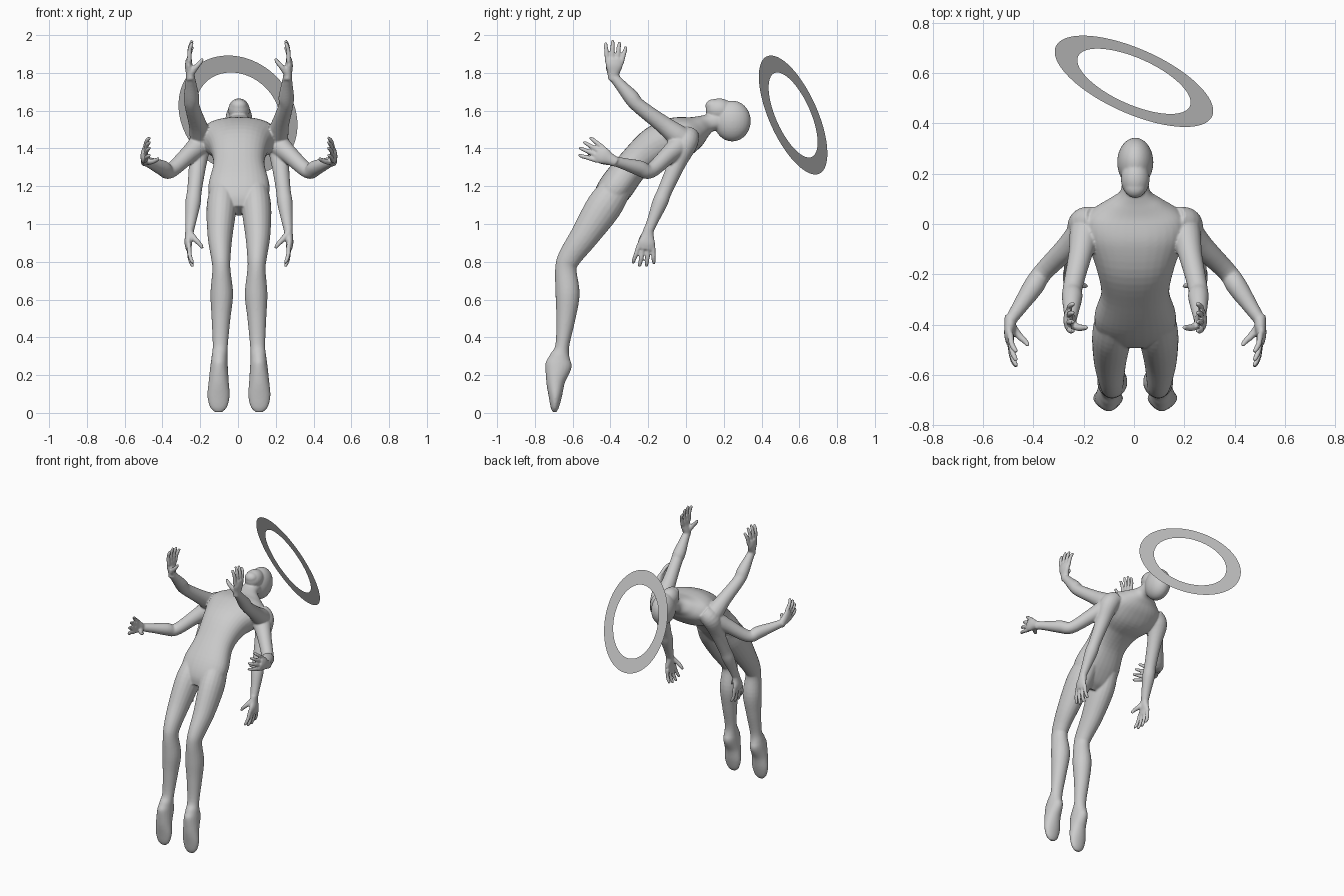
import bpy, bmesh, math
from mathutils import Vector, Matrix

if "Cube" in bpy.data.objects:
    bpy.data.objects.remove(bpy.data.objects["Cube"])

bm = bmesh.new()


def spline(rows, n=5):
    """Smooth curve through rows of (x, y, z, half width, half depth)."""
    r = [Vector(p) for p in rows]
    r = [2 * r[0] - r[1]] + r + [2 * r[-1] - r[-2]]
    out = []
    for i in range(1, len(r) - 2):
        a, b, c, d = r[i - 1:i + 3]
        for k in range(n):
            t = k / n
            out.append(0.5 * (2 * b + (c - a) * t + (2 * a - 5 * b + 4 * c - d) * t * t
                              + (3 * b - a - 3 * c + d) * t ** 3))
    return out + [r[-2]]


def tube(rows, side, sides=20, power=2.0):
    """Loft of oval sections along a path, closed at both ends."""
    pts = spline(rows)
    cen = [Vector(p[:3]) for p in pts]
    rings = []
    for i, p in enumerate(pts):
        tan = (cen[min(i + 1, len(cen) - 1)] - cen[max(i - 1, 0)]).normalized()
        u = Vector(side)
        u = (u - tan * u.dot(tan)).normalized()
        v = tan.cross(u)
        ring = []
        for k in range(sides):
            a = 2 * math.pi * k / sides
            c, s = math.cos(a), math.sin(a)
            c = math.copysign(abs(c) ** (2 / power), c)
            s = math.copysign(abs(s) ** (2 / power), s)
            ring.append(bm.verts.new(cen[i] + u * c * max(p[3], .002) + v * s * max(p[4], .002)))
        rings.append(ring)
    faces = [bm.faces.new(rings[0]), bm.faces.new(rings[-1])]
    for a, b in zip(rings, rings[1:]):
        for k in range(sides):
            j = (k + 1) % sides
            faces.append(bm.faces.new((a[k], a[j], b[j], b[k])))
    bmesh.ops.recalc_face_normals(bm, faces=faces)


def ball(center, radii, tilt=0):
    m = Matrix.Translation(center) @ Matrix.Rotation(tilt, 4, 'X') @ Matrix.Diagonal((*radii, 1))
    bmesh.ops.create_uvsphere(bm, u_segments=28, v_segments=18, radius=1, matrix=m)


def hand(wrist, d, s, t):
    """d points along the fingers, s across the palm, t toward the thumb."""
    w, d, s, t = (Vector(v) for v in (wrist, d, s, t))
    d.normalize()
    s = (s - d * s.dot(d)).normalized()

    def at(a, b, c):
        return tuple(w + d * a + s * b + t * c)

    # palm
    tube([(*at(-.02, 0, 0), .026, .023), (*at(.02, 0, 0), .033, .023),
          (*at(.06, 0, -.004), .046, .020), (*at(.095, 0, 0), .043, .016)], s, 16)
    # fingers
    for k, length in enumerate((.088, .102, .096, .075)):
        b = (k - 1.5) * .025
        tube([(*at(.075, b, 0), .013, .013), (*at(.095 + length * .4, b * 1.25, .006), .012, .012),
              (*at(.09 + length * .8, b * 1.4, .016), .011, .011),
              (*at(.09 + length, b * 1.45, .026), .008, .008)], s, 10)
    # thumb
    tube([(*at(.015, -.015, .005), .018, .018), (*at(.05, -.03, .035), .015, .015),
          (*at(.075, -.033, .06), .012, .012), (*at(.095, -.033, .073), .008, .008)], s, 10)


# torso and neck, arched backwards
tube([(0, -.45, 1.07, .09, .05), (0, -.42, 1.12, .145, .080), (0, -.367, 1.2, .162, .092),
      (0, -.272, 1.32, .135, .088), (0, -.16, 1.41, .158, .108), (0, -.05, 1.45, .200, .116),
      (0, .03, 1.483, .190, .092), (0, .085, 1.515, .115, .062), (0, .125, 1.535, .062, .048),
      (0, .18, 1.55, .052, .048), (0, .22, 1.56, .05, .045)], (1, 0, 0), 32, 2.3)

# head thrown back with the face upwards
ball((0, .245, 1.545), (.072, .098, .108))
ball((0, .178, 1.603), (.057, .074, .062), -.1)
ball((0, .145, 1.625), (.043, .042, .036))

for m in (-1, 1):
    # legs and pointed feet
    tube([(m * x, y, z, a, b) for x, y, z, a, b in (
        (.080, -.36, 1.20, .070, .080), (.092, -.436, 1.09, .079, .094),
        (.100, -.537, .937, .066, .076), (.096, -.615, .825, .052, .062),
        (.093, -.636, .76, .048, .057), (.091, -.627, .63, .060, .064),
        (.095, -.636, .50, .050, .051), (.099, -.655, .355, .040, .037),
        (.103, -.668, .295, .042, .055), (.105, -.675, .25, .046, .070),
        (.107, -.690, .17, .053, .051), (.108, -.692, .09, .059, .036),
        (.108, -.695, .03, .045, .022), (.108, -.697, .004, .02, .010))], (1, 0, 0))

    # three pairs of arms: shoulder, elbow, wrist, finger direction, palm width axis
    for sh, el, wr, d, s in (
            ((.195, -.02, 1.45), (.248, -.25, 1.625), (.257, -.385, 1.78), (.08, .08, 1), (0, 1, 0)),
            ((.195, -.02, 1.43), (.365, -.19, 1.28), (.497, -.385, 1.335), (0, -.9, .45), (0, .45, .9)),
            ((.205, 0, 1.43), (.235, -.11, 1.18), (.262, -.20, .96), (.04, -.15, -1), (0, 1, 0))):
        sh, el, wr, d = (Vector((m * v[0], v[1], v[2])) for v in (sh, el, wr, d))
        inner = sh.lerp(el, -.2)
        inner.x = m * .16
        tube([(*inner, .05, .05), (*sh, .062, .062), (*sh.lerp(el, .45), .047, .047),
              (*el, .039, .039), (*el.lerp(wr, .3), .041, .041),
              (*el.lerp(wr, .7), .031, .031), (*wr, .026, .023)], s)
        hand(wr, d, s, (-m, 0, 0))

# fuse all body parts into one smooth skin
me = bpy.data.meshes.new("figure")
bm.to_mesh(me)
bm.free()
figure = bpy.data.objects.new("figure", me)
figure.location.x = .005
bpy.context.collection.objects.link(figure)
rm = figure.modifiers.new("fuse", 'REMESH')
rm.mode = 'VOXEL'
rm.voxel_size = .0055
rm.use_smooth_shade = True
sm = figure.modifiers.new("soften", 'SMOOTH')
sm.factor = .5
sm.iterations = 6

# flat tilted ring behind the head
bm = bmesh.new()
N = 96
loops = [[bm.verts.new((r * math.cos(2 * math.pi * k / N), r * math.sin(2 * math.pi * k / N), 0))
          for k in range(N)] for r in (.243, .340)]
for k in range(N):
    j = (k + 1) % N
    bm.faces.new((loops[0][k], loops[1][k], loops[1][j], loops[0][j]))
me = bpy.data.meshes.new("halo_ring")
bm.to_mesh(me)
bm.free()
halo = bpy.data.objects.new("halo_ring", me)
bpy.context.collection.objects.link(halo)
halo.location = (0, .567, 1.577)
halo.rotation_euler = Vector((.377, .845, .377)).to_track_quat('Z', 'Y').to_euler()
